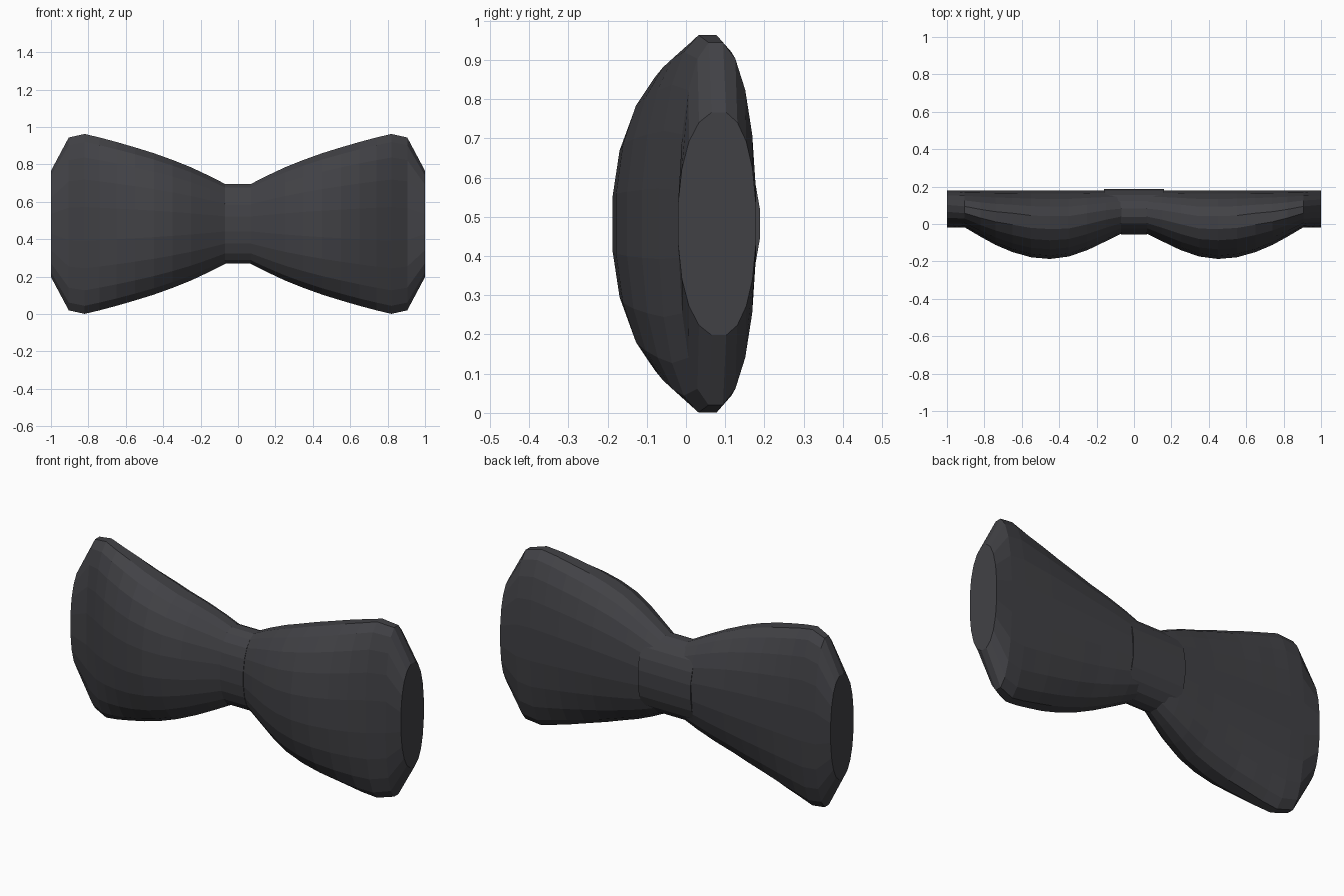
import bpy, bmesh, math

if "Cube" in bpy.data.objects:
    bpy.data.objects.remove(bpy.data.objects["Cube"])

ZC = 0.482   # height of the bow's centre line
N = 20       # sides of every cross-section

mat = bpy.data.materials.new("charcoal cloth")
mat.diffuse_color = (0.053, 0.053, 0.06, 1)
mat.use_nodes = True
mat.node_tree.nodes["Principled BSDF"].inputs["Base Color"].default_value = mat.diffuse_color


def section(half, front, mid, back, power=2.2):
    """Rounded section in y/z: bulging front, shallower back."""
    pts = []
    for i in range(N):
        a = 2 * math.pi * (i + 0.5) / N
        c, s = math.cos(a), math.sin(a)
        y = math.copysign(abs(c) ** (2 / power), c)
        z = math.copysign(abs(s) ** (2 / power), s) / math.sin(math.pi * 0.45) ** (2 / power)
        ry = (back - mid) if c > 0 else (mid - front)
        ry /= math.cos(math.pi / N) ** (2 / power)
        pts.append((mid + y * ry, ZC + z * half))
    return pts


def loft(name, rings):
    bm = bmesh.new()
    loops = [[bm.verts.new(p) for p in r] for r in rings]
    for a, b in zip(loops, loops[1:]):
        for i in range(N):
            j = (i + 1) % N
            bm.faces.new((a[i], a[j], b[j], b[i]))
    bm.faces.new(loops[0][::-1])
    bm.faces.new(loops[-1])
    bmesh.ops.recalc_face_normals(bm, faces=bm.faces)
    me = bpy.data.meshes.new(name)
    bm.to_mesh(me)
    bm.free()
    me.materials.append(mat)
    ob = bpy.data.objects.new(name, me)
    bpy.context.collection.objects.link(ob)
    return ob


# Puffed loops: x, half height, front y, widest-point y
profile = [
    (0.03, 0.195, -0.030, 0.06),
    (0.07, 0.214, -0.052, 0.06),
    (0.15, 0.255, -0.092, 0.05),
    (0.25, 0.302, -0.140, 0.03),
    (0.35, 0.342, -0.174, 0.01),
    (0.45, 0.378, -0.187, 0.01),
    (0.55, 0.409, -0.178, 0.015),
    (0.65, 0.438, -0.150, 0.03),
    (0.74, 0.462, -0.112, 0.04),
    (0.82, 0.481, -0.068, 0.055),
    (0.905, 0.462, -0.018, 0.075),
    (1.00, 0.284, -0.020, 0.085),
]
for side, label in ((1, "right_loop"), (-1, "left_loop")):
    loft(label, [[(side * x, y, z) for y, z in section(h, f, m, 0.178)]
                 for x, h, f, m in profile])

# Centre knot: narrow in front, flaring wider towards the back
ring = section(0.213, -0.055, 0.06, 0.188)


def knot_width(y):
    return 0.07 + 0.09 * min(1, max(0, (y - 0.03) / 0.13))


loft("centre_knot", [[(t * knot_width(y), y, z) for y, z in ring]
                     for t in (-1, 1)])
